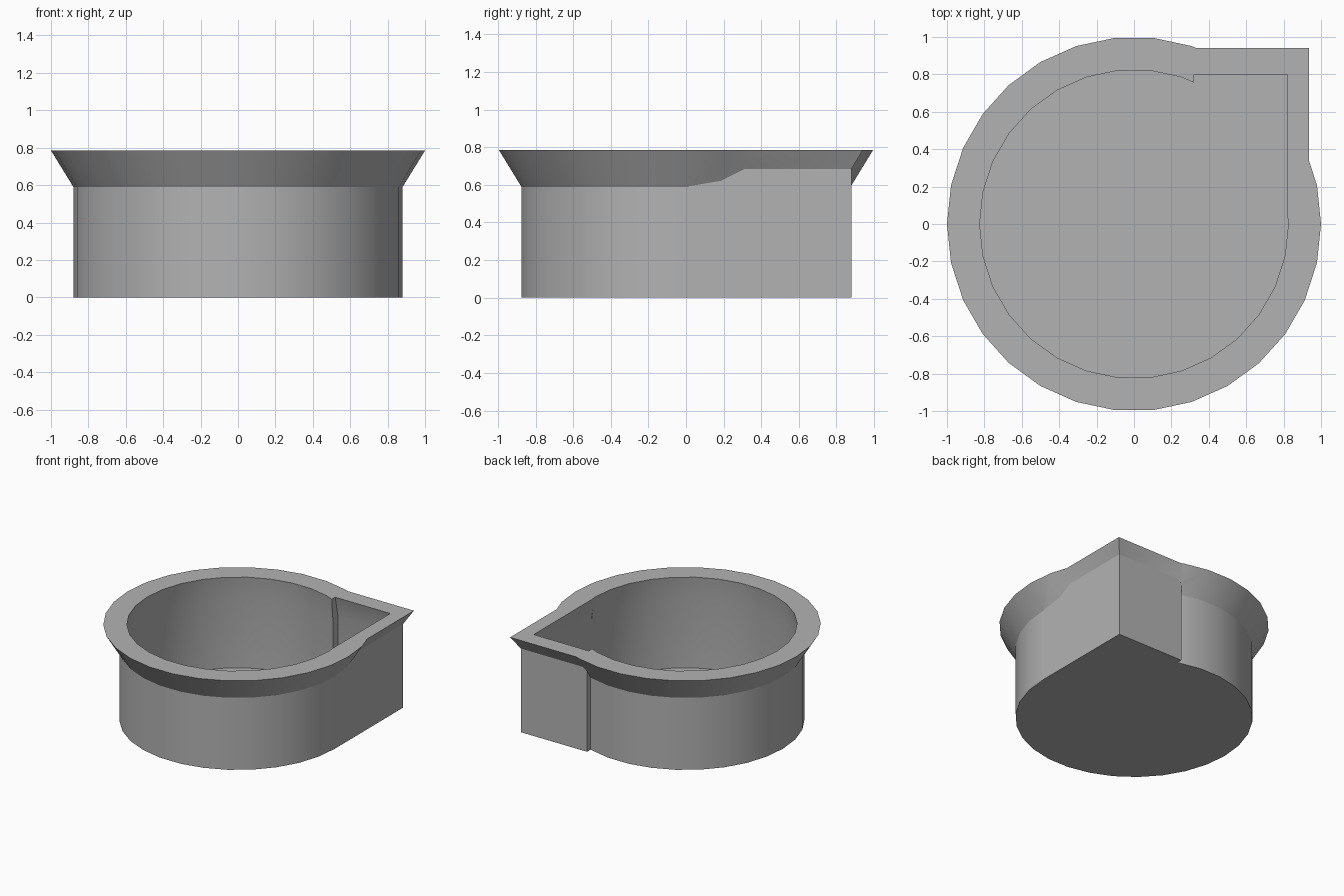
import bpy
import math

cube = bpy.data.objects.get("Cube")
if cube:
    bpy.data.objects.remove(cube)

SIDES = 30
TOP = 0.785       # rim height
FLARE = 0.59      # where the round rim starts to flare

grey = bpy.data.materials.new("plain_grey")
grey.use_nodes = True
colour = (0.45, 0.45, 0.45, 1)
grey.diffuse_color = colour
grey.node_tree.nodes["Principled BSDF"].inputs["Base Color"].default_value = colour


def loft(name, rings):
    """Closed solid through a stack of rings with equal point counts."""
    n = len(rings[0])
    verts = [p for ring in rings for p in ring]
    faces = [tuple(reversed(range(n)))]
    for k in range(len(rings) - 1):
        for i in range(n):
            j = (i + 1) % n
            faces.append((k * n + i, k * n + j, k * n + n + j, k * n + n + i))
    faces.append(tuple(range(len(verts) - n, len(verts))))
    mesh = bpy.data.meshes.new(name)
    mesh.from_pydata(verts, [], faces)
    mesh.materials.append(grey)
    obj = bpy.data.objects.new(name, mesh)
    bpy.context.collection.objects.link(obj)
    return obj


def round_solid(name, profile):
    step = 2 * math.pi / SIDES
    return loft(name, [[(r * math.cos(i * step), r * math.sin(i * step), z)
                        for i in range(SIDES)] for r, z in profile])


def corner_solid(name, sections):
    # each section: left edge, right edge, back edge, height
    return loft(name, [[(x0, 0.01, z), (x1, 0.01, z), (x1, y1, z), (x0, y1, z)]
                       for x0, x1, y1, z in sections])


def combine(target, tool, operation):
    mod = target.modifiers.new(operation.lower(), "BOOLEAN")
    mod.operation = operation
    mod.solver = "EXACT"
    mod.object = tool
    bpy.ops.object.select_all(action="DESELECT")
    bpy.context.view_layer.objects.active = target
    target.select_set(True)
    bpy.ops.object.modifier_apply(modifier=mod.name)
    bpy.data.objects.remove(tool)


# Outer body: round wall with flared rim, plus the squared back corner
bowl = round_solid("flared_bowl", [(0.88, 0), (0.88, FLARE), (1.0, TOP)])
corner = corner_solid("corner_block", [(0.28, 0.88, 0.88, 0),
                                       (0.28, 0.88, 0.88, 0.685),
                                       (0.30, 0.935, 0.94, TOP)])
combine(bowl, corner, "UNION")

# Hollow: thin walls and floor, narrowing slightly toward the rim
hollow = round_solid("round_hollow", [(0.85, 0.03), (0.85, FLARE),
                                      (0.825, TOP), (0.825, 0.9)])
combine(bowl, hollow, "DIFFERENCE")
pocket = corner_solid("corner_hollow", [(0.31, 0.85, 0.85, 0.03),
                                        (0.31, 0.85, 0.85, 0.61),
                                        (0.32, 0.82, 0.80, TOP),
                                        (0.32, 0.82, 0.80, 0.9)])
combine(bowl, pocket, "DIFFERENCE")

bowl.select_set(True)
bpy.ops.object.shade_smooth_by_angle(angle=math.radians(25))
